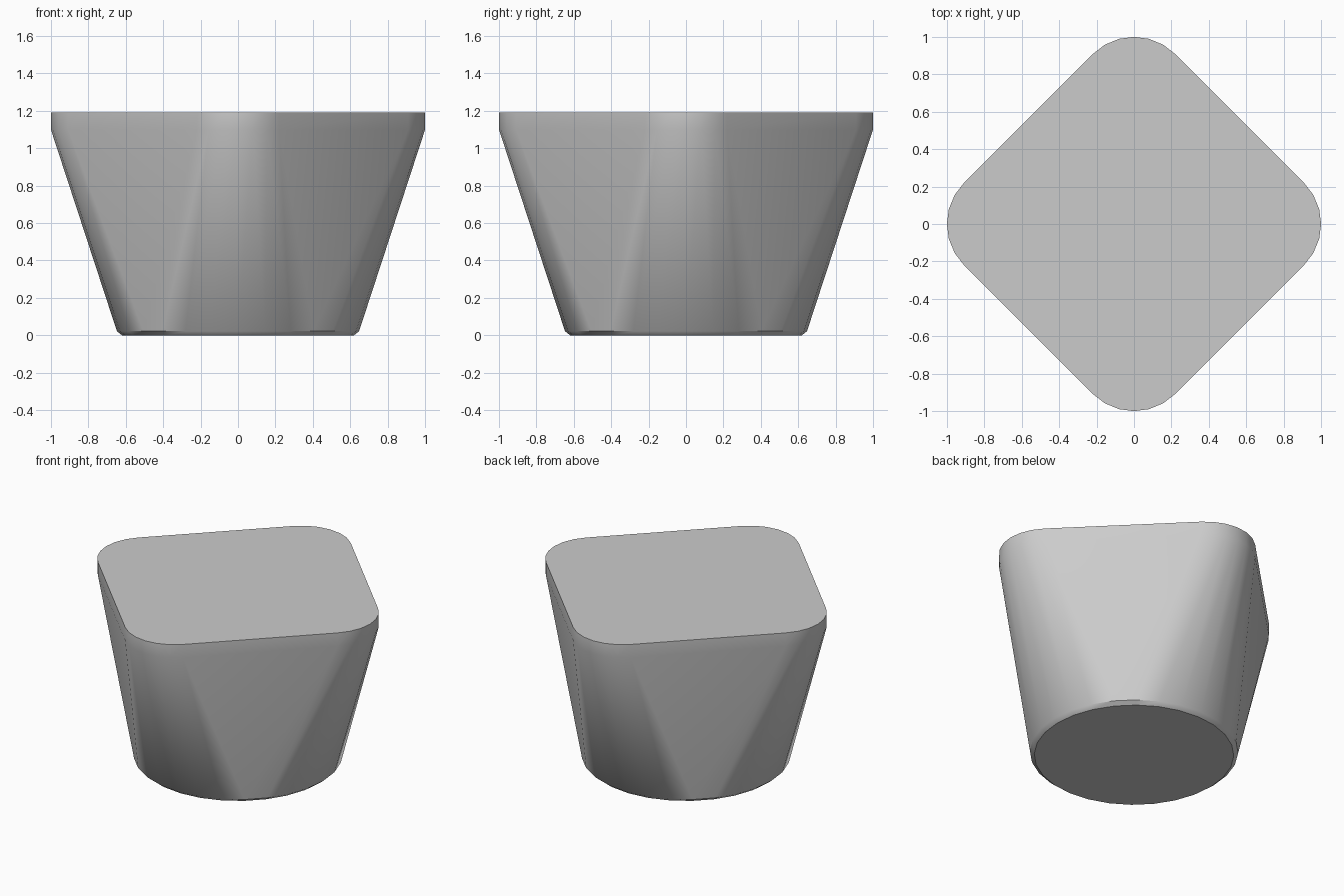
import bpy, bmesh, math

cube = bpy.data.objects.get("Cube")
if cube:
    bpy.data.objects.remove(cube, do_unlink=True)

SEG = 6                      # segments per rounded corner
COUNT = 4 * (SEG + 1)        # points per ring


def circle(radius, z):
    step = math.tau / COUNT
    return [(radius * math.cos((i - SEG / 2) * step),
             radius * math.sin((i - SEG / 2) * step), z) for i in range(COUNT)]


def rounded_diamond(reach, fillet, z):
    points = []
    for corner in range(4):
        base = corner * math.pi / 2
        for i in range(SEG + 1):
            a = base + (i / SEG - 0.5) * math.pi / 2
            points.append(((reach - fillet) * math.cos(base) + fillet * math.cos(a),
                           (reach - fillet) * math.sin(base) + fillet * math.sin(a), z))
    return points


# Body lofted from a round foot to a rounded square rim
sections = [circle(0.62, 0), circle(0.647, 0.022),
            rounded_diamond(1, 0.31, 1.1), rounded_diamond(1, 0.31, 1.19)]
bm = bmesh.new()
rings = [[bm.verts.new(p) for p in s] for s in sections]
for low, high in zip(rings, rings[1:]):
    for i in range(COUNT):
        j = (i + 1) % COUNT
        bm.faces.new((low[i], low[j], high[j], high[i]))
bm.faces.new(rings[0][::-1])
bm.faces.new(rings[-1])
mesh = bpy.data.meshes.new("tapered_body")
bm.to_mesh(mesh)
bm.free()
body = bpy.data.objects.new("tapered_body", mesh)
bpy.context.collection.objects.link(body)

# Plain grey finish
grey = bpy.data.materials.new("plain_grey")
grey.use_nodes = True
colour = (0.6, 0.6, 0.6, 1)
grey.diffuse_color = colour
grey.node_tree.nodes["Principled BSDF"].inputs["Base Color"].default_value = colour
mesh.materials.append(grey)

# Smooth walls with crisp rim and foot
bpy.ops.object.select_all(action="DESELECT")
body.select_set(True)
bpy.context.view_layer.objects.active = body
bpy.ops.object.shade_smooth_by_angle(angle=math.radians(35))
